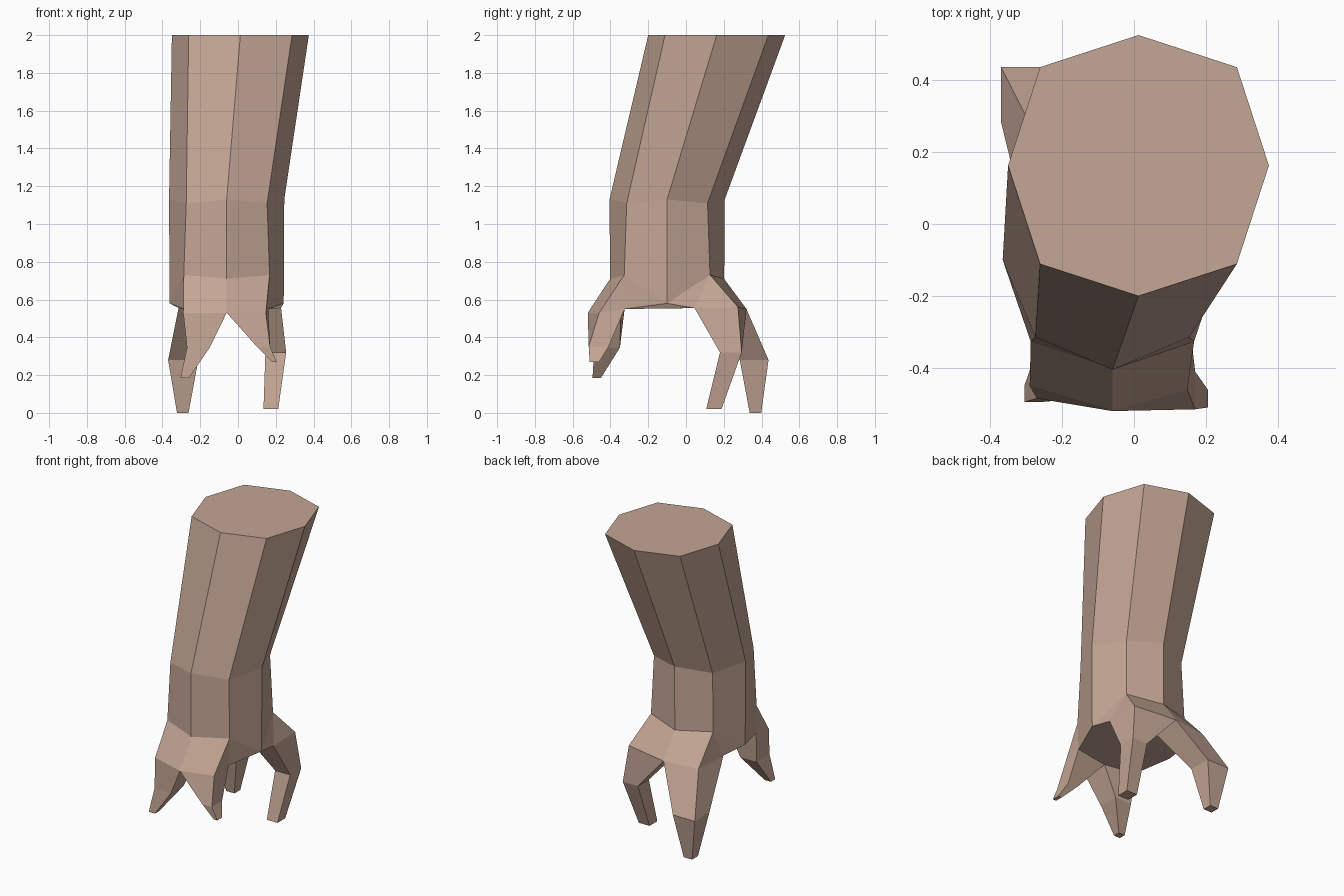
import bpy, bmesh, math

if "Cube" in bpy.data.objects:
    bpy.data.objects.remove(bpy.data.objects["Cube"])

skin = bpy.data.materials.new("skin")
skin.diffuse_color = (0.55, 0.38, 0.30, 1)
skin.use_nodes = True
skin.node_tree.nodes["Principled BSDF"].inputs["Base Color"].default_value = skin.diffuse_color

bm = bmesh.new()


def octagon(cx, cy, r, diag, z, z_diag):
    """Eight points anticlockwise from +x; diag is the diagonal corner offset."""
    ring = []
    for k in range(8):
        a = k * math.pi / 4
        c, s = round(math.cos(a), 3), round(math.sin(a), 3)
        if k % 2:
            ring.append(bm.verts.new((cx + math.copysign(diag, c),
                                      cy + math.copysign(diag, s), z_diag)))
        else:
            ring.append(bm.verts.new((cx + r * c, cy + r * s, z)))
    return ring


def loft(a, b):
    n = len(a)
    for i in range(n):
        bm.faces.new((a[i], a[(i + 1) % n], b[(i + 1) % n], b[i]))


def section(x_in, x_out, y_out, y_in, z):
    """Finger cross-section: outer pair of corners, then palm-side pair."""
    return [bm.verts.new(p) for p in ((x_in, y_out, z), (x_out, y_out, z),
                                      (x_out, y_in, z), (x_in, y_in, z))]


# forearm and wrist
top = octagon(0.0125, 0.1625, 0.3625, 0.2735, 2.0, 2.0)
mid = octagon(-0.06, -0.10, 0.305, 0.214, 1.13, 1.11)
wrist = octagon(-0.06, -0.10, 0.302, 0.227, 0.71, 0.73)
for k in (0, 4):
    wrist[k].co.z = 0.58
bm.faces.new(top)
loft(top, mid)
loft(mid, wrist)

# knuckle points shared by the two front and the two back fingers
front = [bm.verts.new(p) for p in ((-0.06, -0.52, 0.53), (-0.06, -0.345, 0.535))]
back = [bm.verts.new(p) for p in ((-0.06, 0.32, 0.55), (-0.06, 0.11, 0.56))]

# fingers: wrist corner, middle, side, shared knuckles, outer knuckles, knee, tip
fingers = [
    (5, 6, 4, front, ((-0.29, -0.45, 0.53), (-0.285, -0.325, 0.55)),
     (-0.15, -0.27, -0.485, -0.35, 0.345), (-0.26, -0.305, -0.495, -0.45, 0.185)),
    (7, 6, 0, front, ((0.148, -0.46, 0.53), (0.16, -0.325, 0.55)),
     (0.10, 0.17, -0.515, -0.41, 0.35), (0.18, 0.205, -0.51, -0.46, 0.27)),
    (1, 2, 0, back, ((0.225, 0.275, 0.56), (0.228, 0.045, 0.555)),
     (0.145, 0.255, 0.295, 0.18, 0.32), (0.135, 0.213, 0.188, 0.107, 0.02)),
    (3, 2, 4, back, ((-0.295, 0.29, 0.55), (-0.315, 0.06, 0.555)),
     (-0.21, -0.37, 0.437, 0.285, 0.28), (-0.262, -0.323, 0.398, 0.337, 0.0)),
]
palm_corner = {}
for corner, middle, side, (m_out, m_in), outer, knee, tip in fingers:
    d, m, s = wrist[corner], wrist[middle], wrist[side]
    d_out, d_in = (bm.verts.new(p) for p in outer)
    bm.faces.new((m, d, d_out, m_out))
    bm.faces.new((s, d, d_in))
    bm.faces.new((d, d_out, d_in))
    base = [m_out, d_out, d_in, m_in]
    knee, tip = section(*knee), section(*tip)
    loft(base, knee)
    loft(knee, tip)
    bm.faces.new(tip)
    palm_corner[corner] = d_in

# palm
bm.faces.new((wrist[0], palm_corner[1], back[1], palm_corner[3],
              wrist[4], palm_corner[5], front[1], palm_corner[7]))

bmesh.ops.recalc_face_normals(bm, faces=bm.faces)
mesh = bpy.data.meshes.new("forearm_and_hand")
bm.to_mesh(mesh)
bm.free()
mesh.materials.append(skin)
bpy.context.collection.objects.link(bpy.data.objects.new("forearm_and_hand", mesh))
